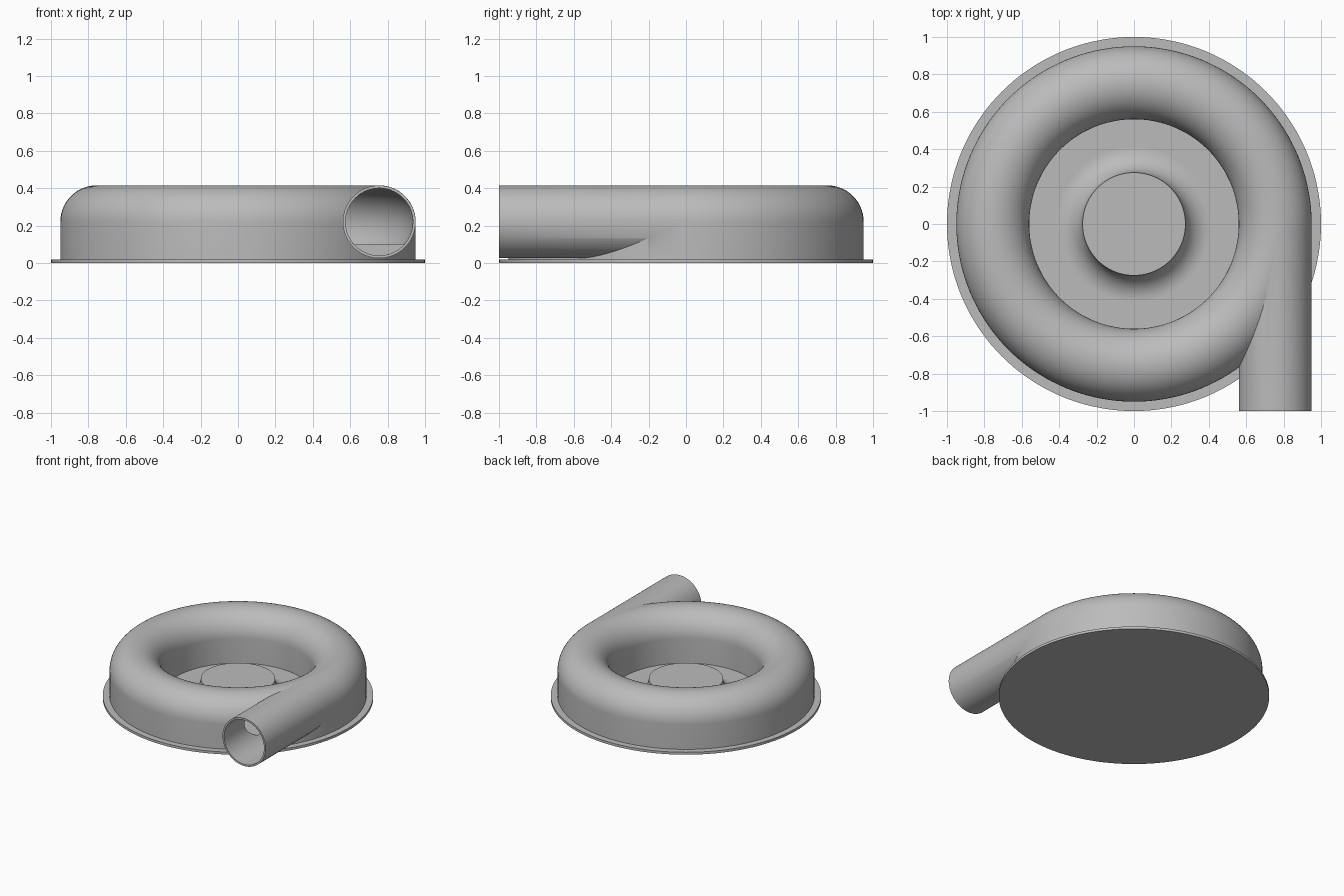
import bpy, bmesh
from math import sin, cos, pi, radians
from mathutils import Matrix, Vector

if "Cube" in bpy.data.objects:
    bpy.data.objects.remove(bpy.data.objects["Cube"], do_unlink=True)

RING, TUBE, BORE, MID = 0.755, 0.195, 0.18, 0.22   # ring radius, tube radii, tube height
PLATE, FLOOR = 0.02, 0.10                          # plate thickness, cavity floor height

grey = bpy.data.materials.new("plain grey")
grey.use_nodes = True
grey.diffuse_color = (0.5, 0.5, 0.5, 1)
grey.node_tree.nodes["Principled BSDF"].inputs["Base Color"].default_value = (0.5, 0.5, 0.5, 1)


def arc(cx, cz, r, start, end, steps):
    angles = [radians(start + (end - start) * i / steps) for i in range(steps + 1)]
    return [(cx + r * cos(a), cz + r * sin(a)) for a in angles]


def finish(name, bm):
    bmesh.ops.remove_doubles(bm, verts=bm.verts, dist=1e-5)
    bmesh.ops.recalc_face_normals(bm, faces=bm.faces)
    mesh = bpy.data.meshes.new(name)
    bm.to_mesh(mesh)
    bm.free()
    mesh.materials.append(grey)
    obj = bpy.data.objects.new(name, mesh)
    bpy.context.collection.objects.link(obj)
    return obj


def revolve(name, profile, closed=True, steps=144):
    """Spin an (r, z) profile around the z axis."""
    bm = bmesh.new()
    verts = [bm.verts.new((r, 0, z)) for r, z in profile]
    pairs = list(zip(verts, verts[1:])) + ([(verts[-1], verts[0])] if closed else [])
    edges = [bm.edges.new(p) for p in pairs]
    bmesh.ops.spin(bm, geom=verts + edges, axis=(0, 0, 1), cent=(0, 0, 0),
                   angle=2 * pi, steps=steps, use_merge=True)
    return finish(name, bm)


def extrude_y(name, section, y0, y1):
    """Extrude an (x, z) section along y."""
    bm = bmesh.new()
    face = bm.faces.new([bm.verts.new((x, y0, z)) for x, z in section])
    new = bmesh.ops.extrude_face_region(bm, geom=[face])["geom"]
    bmesh.ops.translate(bm, vec=(0, y1 - y0, 0),
                        verts=[v for v in new if isinstance(v, bmesh.types.BMVert)])
    return finish(name, bm)


def combine(target, tool, operation):
    mod = target.modifiers.new(tool.name, "BOOLEAN")
    mod.object, mod.operation, mod.solver = tool, operation, "EXACT"
    graph = bpy.context.evaluated_depsgraph_get()
    mesh = bpy.data.meshes.new_from_object(target.evaluated_get(graph))
    target.modifiers.clear()
    target.data = mesh
    bpy.data.objects.remove(tool, do_unlink=True)


# Base plate and flared centre hub
plate = revolve("base_plate", [(0, 0), (1, 0), (1, PLATE), (0, PLATE)], closed=False)
hub_r, hub_z, flare = 0.275, 0.155, 0.135
hub = revolve("centre_hub", arc(hub_r + flare, PLATE + flare, flare, 270, 180, 16) + [(0, hub_z)],
              closed=False)

# Ring housing: straight walls with a half-round top
housing = revolve("ring_housing", [(RING + TUBE, PLATE)] + arc(RING, MID, TUBE, 0, 180, 40)
                  + [(RING - TUBE, PLATE)])

# Tangent outlet pipe
pipe = extrude_y("outlet_pipe", arc(RING, MID, TUBE - 0.0005, 0, 360, 80)[:-1], -1, 0.003)
combine(housing, pipe, "UNION")

# Hollow out the pipe, then the flat-floored passage that continues around the ring
mouth = extrude_y("mouth_cutter", arc(RING, MID, BORE, 0, 360, 80)[:-1], -1.1, -0.56)
combine(housing, mouth, "DIFFERENCE")
dip = math_angle = -41.8
passage = arc(RING, MID, BORE - 0.0005, dip, 180 - dip, 60)
combine(housing, extrude_y("passage_cutter", passage, -0.9, 0.003), "DIFFERENCE")
cavity = arc(RING, MID, BORE, dip, 180 - dip, 60)
combine(housing, revolve("cavity_cutter", cavity), "DIFFERENCE")
housing.name = "ring_housing_with_outlet"

# Smooth shading with crisp edges
bpy.ops.object.select_all(action="DESELECT")
for obj in (plate, hub, housing):
    obj.select_set(True)
bpy.context.view_layer.objects.active = housing
bpy.ops.object.shade_smooth_by_angle(angle=radians(30))
